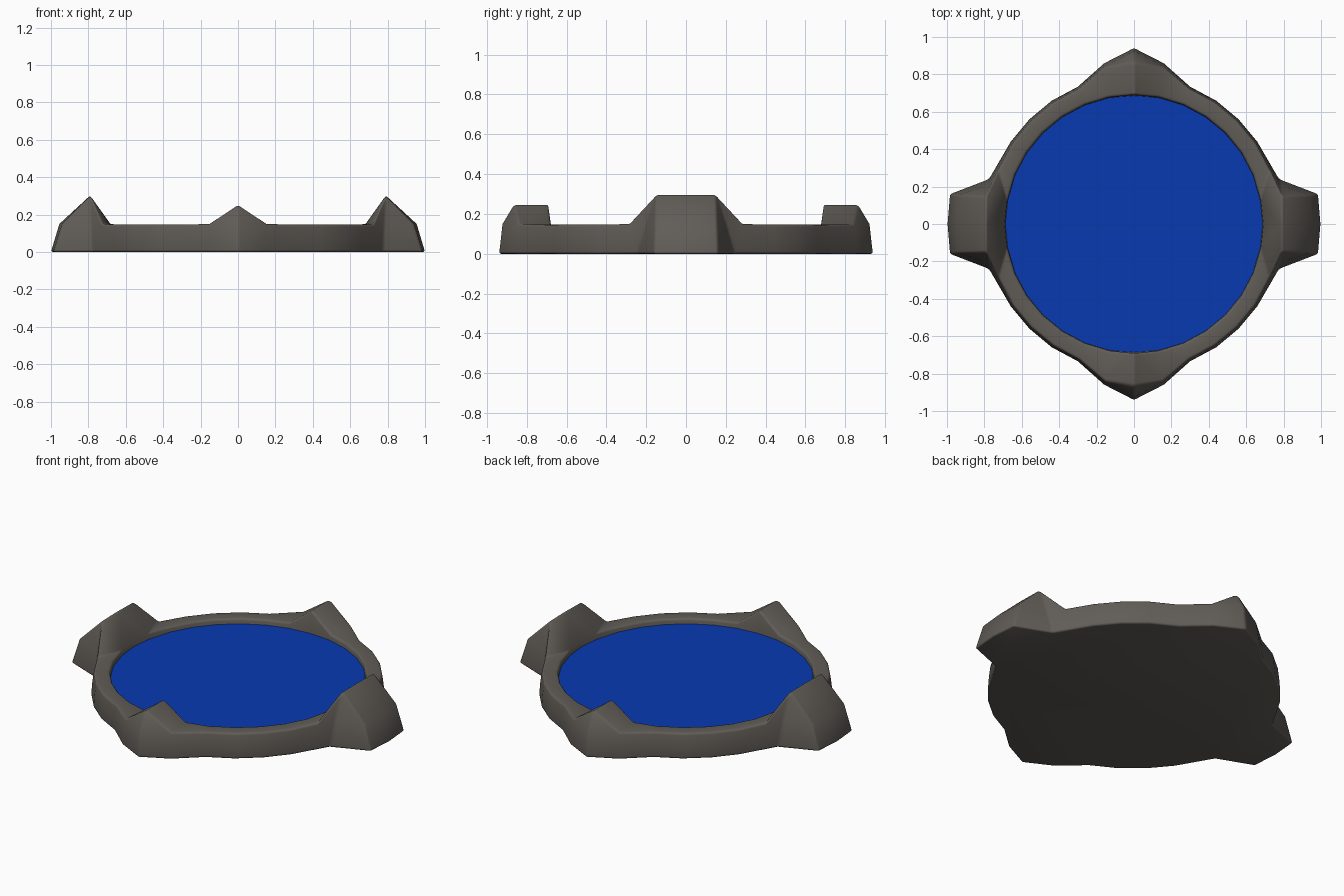
import bpy, bmesh, math

if "Cube" in bpy.data.objects:
    bpy.data.objects.remove(bpy.data.objects["Cube"])

def material(name, rgb):
    m = bpy.data.materials.new(name)
    m.diffuse_color = (*rgb, 1)
    m.use_nodes = True
    m.node_tree.nodes["Principled BSDF"].inputs["Base Color"].default_value = m.diffuse_color
    return m

stone = material("dark stone", (0.118, 0.107, 0.094))
water = material("deep blue", (0.002, 0.041, 0.44))

def finish(bm, name, mat, bevel=0):
    bmesh.ops.recalc_face_normals(bm, faces=bm.faces)
    me = bpy.data.meshes.new(name)
    bm.to_mesh(me)
    bm.free()
    ob = bpy.data.objects.new(name, me)
    bpy.context.collection.objects.link(ob)
    me.materials.append(mat)
    if bevel:
        b = ob.modifiers.new("soft edges", 'BEVEL')
        b.width = bevel
        b.segments = 3
        b.limit_method = 'ANGLE'
        b.angle_limit = math.radians(35)
    for p in me.polygons:
        p.use_smooth = True
    bpy.ops.object.select_all(action='DESELECT')
    ob.select_set(True)
    bpy.context.view_layer.objects.active = ob
    if not bevel:
        bpy.ops.object.shade_smooth_by_angle(angle=math.radians(32))
    return ob

# One quadrant of the rim, from the side spur to the end spur:
# (foot x, y), (shoulder x, y, z), (crest x, y, z), height of inner lip
def wall(x, y):
    return ((x, y), (x * 0.993, y * 0.993, 0.075), (x * 0.982, y * 0.982, 0.146), 0.146)

QUADRANT = [
    ((1.00, 0.00), (0.955, 0.00, 0.15), (0.79, 0.00, 0.302), 0.146),
    ((0.987, 0.16), (0.94, 0.155, 0.15), (0.79, 0.15, 0.30), 0.146),
    ((0.775, 0.243), (0.782, 0.205, 0.135), (0.725, 0.29, 0.15), 0.146),
    wall(0.66, 0.44), wall(0.56, 0.56), wall(0.44, 0.66), wall(0.30, 0.735),
    ((0.16, 0.86), (0.157, 0.853, 0.075), (0.153, 0.842, 0.15), 0.148),
    ((0.00, 0.942), (0.00, 0.925, 0.15), (0.00, 0.865, 0.25), 0.25),
]
N = 32

def index(k):
    half = k % 16
    return half if half <= 8 else 16 - half

# Rim with four spurs, mirrored from the quadrant into a full loop
bm = bmesh.new()
columns = []
for k in range(N):
    i = index(k)
    sx = -1 if 8 < k < 24 else 1
    sy = -1 if k > 16 else 1
    foot, shoulder, crest, lip = QUADRANT[i]
    a = math.radians(i * 11.25)
    c, s = math.cos(a), math.sin(a)
    pts = [(*foot, 0), shoulder, crest,
           (0.692 * c, 0.692 * s, lip), (0.685 * c, 0.685 * s, 0.09)]
    columns.append([bm.verts.new((sx * x, sy * y, z)) for x, y, z in pts])

for k in range(N):
    p, q = columns[k], columns[(k + 1) % N]
    if index(k) > index((k + 1) % N):
        p, q = q, p
    i = min(index(k), index((k + 1) % N))
    if i == 1:      # flank of a side spur, folded from peak to foot
        faces = [(p[0], q[0], q[1], p[1]), (p[1], q[1], p[2]), (p[2], q[1], q[2]),
                 (p[2], q[2], p[3]), (q[2], q[3], p[3])]
    elif i == 2:    # where the spur meets the plain wall
        faces = [(p[0], p[1], p[2]), (p[0], p[2], q[1]), (p[0], q[1], q[0]),
                 (p[2], q[2], q[1]), (p[2], q[2], q[3], p[3])]
    elif i == 7:    # end spur
        faces = [(p[0], q[0], q[1]), (p[0], q[1], p[1]), (p[1], q[1], p[2]),
                 (p[2], q[1], q[2]), (p[2], q[2], q[3], p[3])]
    else:
        faces = [(p[j], q[j], q[j + 1], p[j + 1]) for j in range(3)]
    for f in faces + [(p[3], q[3], q[4], p[4])]:
        bm.faces.new(f)
# Flat underside
bm.faces.new([c[0] for c in columns])
finish(bm, "stone_rim", stone, 0.012)

# Pool surface
bm = bmesh.new()
ring = [bm.verts.new((0.688 * math.cos(2 * math.pi * k / N),
                      0.688 * math.sin(2 * math.pi * k / N), 0.116)) for k in range(N)]
bm.faces.new(ring)
finish(bm, "pool_surface", water)
